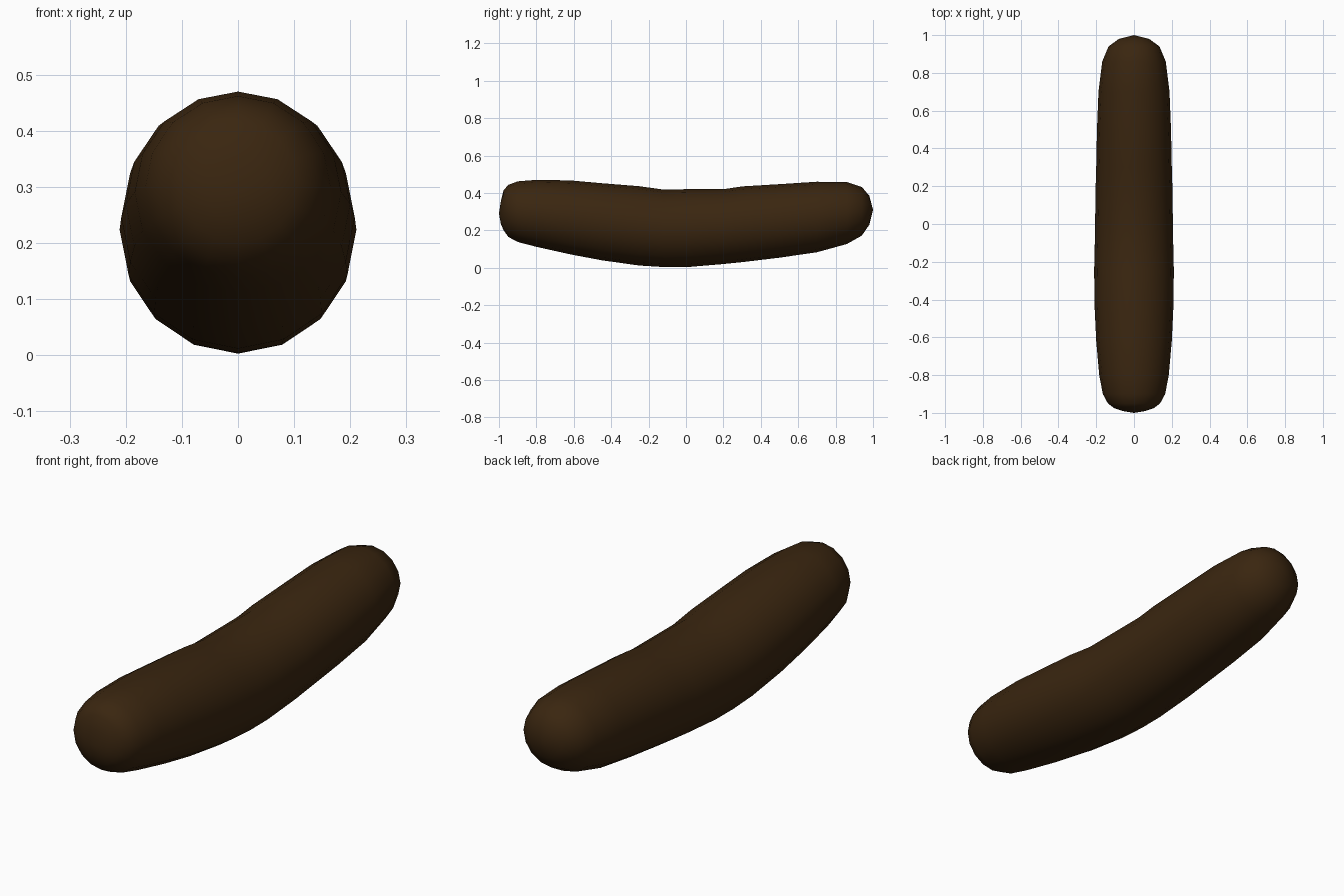
import bpy, bmesh, math

cube = bpy.data.objects.get("Cube")
if cube:
    bpy.data.objects.remove(cube)

SIDES = 16

# Sections along the length: y, bottom z, top z, half width
SECTIONS = [
    (-0.99, 0.235, 0.355, 0.06), (-0.975, 0.20, 0.415, 0.105),
    (-0.95, 0.165, 0.443, 0.138), (-0.90, 0.138, 0.462, 0.165),
    (-0.80, 0.112, 0.47, 0.184), (-0.62, 0.072, 0.467, 0.20),
    (-0.45, 0.04, 0.452, 0.208), (-0.25, 0.012, 0.436, 0.211),
    (-0.12, 0.004, 0.418, 0.208), (0.0, 0.003, 0.42, 0.206),
    (0.20, 0.02, 0.42, 0.203), (0.30, 0.03, 0.435, 0.20),
    (0.50, 0.054, 0.447, 0.196), (0.70, 0.083, 0.46, 0.188),
    (0.86, 0.127, 0.458, 0.168), (0.94, 0.172, 0.432, 0.135),
    (0.98, 0.23, 0.385, 0.08),
]


def material(name, color):
    mat = bpy.data.materials.new(name)
    mat.use_nodes = True
    mat.diffuse_color = color
    mat.node_tree.nodes["Principled BSDF"].inputs["Base Color"].default_value = color
    return mat


# Curved body lofted through oval rings
bm = bmesh.new()
rings = []
for y, low, high, half in SECTIONS:
    ring = []
    for i in range(SIDES):
        a = 2 * math.pi * i / SIDES
        z = (low + high) / 2 + (high - low) / 2 * math.cos(a)
        ring.append(bm.verts.new((half * math.sin(a), y, z)))
    rings.append(ring)

for a, b in zip(rings, rings[1:]):
    for i in range(SIDES):
        j = (i + 1) % SIDES
        bm.faces.new((a[i], a[j], b[j], b[i]))

# Rounded ends closed with fans
for ring, y, z in ((rings[0], -1, 0.29), (rings[-1], 1, 0.31)):
    tip = bm.verts.new((0, y, z))
    for i in range(SIDES):
        bm.faces.new((ring[i], ring[(i + 1) % SIDES], tip))

bmesh.ops.recalc_face_normals(bm, faces=bm.faces)
mesh = bpy.data.meshes.new("sausage_body")
bm.to_mesh(mesh)
bm.free()
for poly in mesh.polygons:
    poly.use_smooth = True

body = bpy.data.objects.new("sausage_body", mesh)
bpy.context.collection.objects.link(body)
mesh.materials.append(material("dark brown", (0.042, 0.019, 0.005, 1)))
